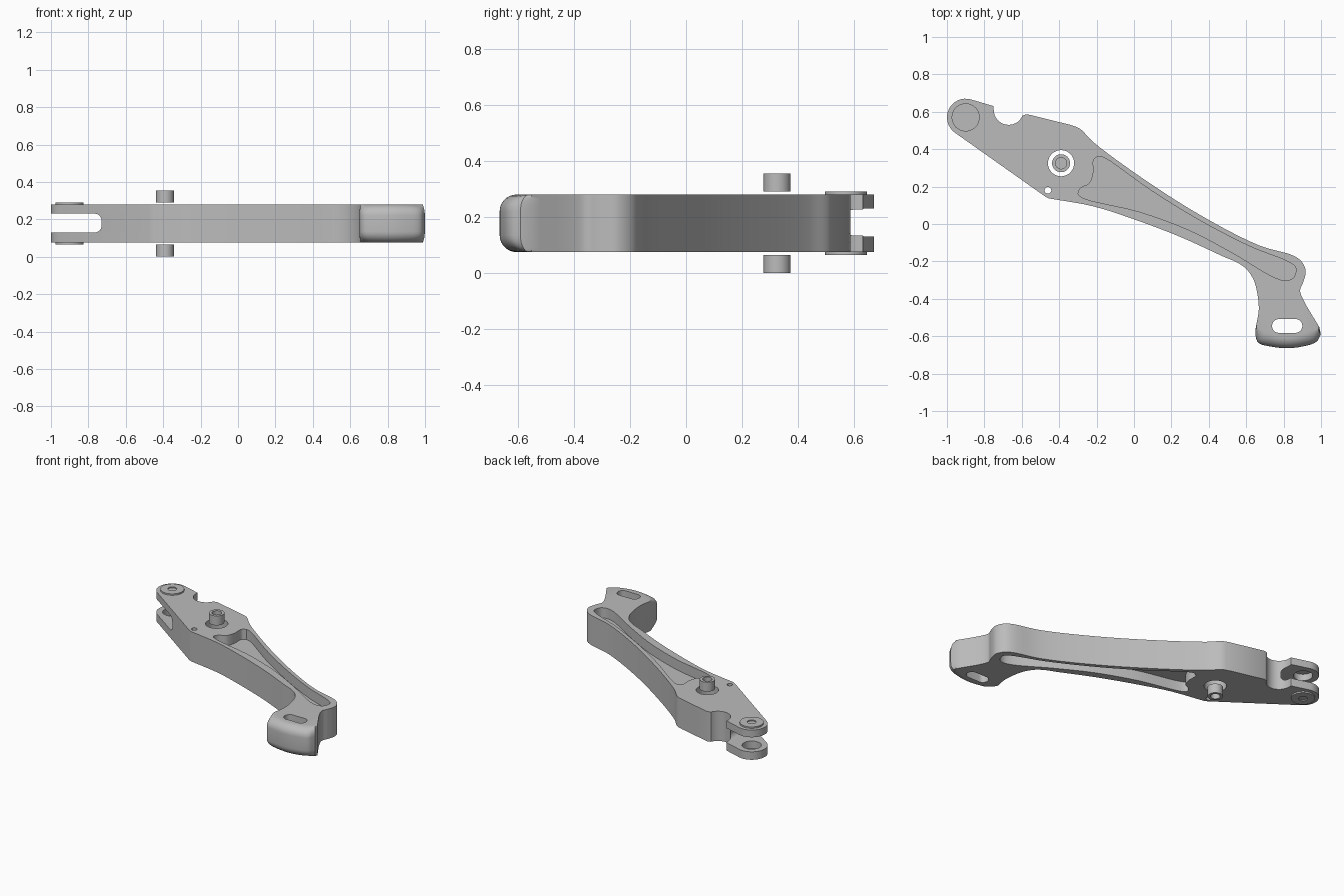
import bpy, bmesh
from math import sin, cos, pi, radians
from mathutils import Vector

if "Cube" in bpy.data.objects:
    bpy.data.objects.remove(bpy.data.objects["Cube"], do_unlink=True)

LOW, HIGH = 0.075, 0.28
TOTAL = LOW + HIGH

grey = bpy.data.materials.new("plain grey metal")
grey.use_nodes = True
grey.diffuse_color = (0.5, 0.5, 0.5, 1)
grey.node_tree.nodes["Principled BSDF"].inputs["Base Color"].default_value = (0.5, 0.5, 0.5, 1)


def arc(cx, cy, r, a0, a1, n=16):
    return [(cx + r * cos(radians(a0 + (a1 - a0) * i / n)),
             cy + r * sin(radians(a0 + (a1 - a0) * i / n))) for i in range(n + 1)]


def smooth(points, n=5):
    """Open spline through the points, with parameter spacing that avoids overshoot."""
    p = [Vector(q) for q in points]
    p = [2 * p[0] - p[1]] + p + [2 * p[-1] - p[-2]]
    out = []
    for a, b, c, d in zip(p, p[1:], p[2:], p[3:]):
        t1 = (b - a).length ** 0.5
        t2 = (c - b).length ** 0.5
        t3 = (d - c).length ** 0.5
        m1 = ((b - a) / t1 - (c - a) / (t1 + t2) + (c - b) / t2) * t2
        m2 = ((c - b) / t2 - (d - b) / (t2 + t3) + (d - c) / t3) * t2
        for i in range(n):
            t = i / n
            out.append(tuple(b * (2*t**3 - 3*t*t + 1) + m1 * (t**3 - 2*t*t + t)
                             + c * (3*t*t - 2*t**3) + m2 * (t**3 - t*t)))
    return out + [tuple(p[-2])]


def new_object(name, bm):
    bmesh.ops.recalc_face_normals(bm, faces=bm.faces)
    mesh = bpy.data.meshes.new(name)
    bm.to_mesh(mesh)
    bm.free()
    mesh.materials.append(grey)
    obj = bpy.data.objects.new(name, mesh)
    bpy.context.collection.objects.link(obj)
    return obj


def loft(name, rings):
    """Join equal closed rings of points and cap both ends."""
    bm = bmesh.new()
    rows = [[bm.verts.new(p) for p in ring] for ring in rings]
    for r0, r1 in zip(rows, rows[1:]):
        for i in range(len(r0)):
            j = (i + 1) % len(r0)
            bm.faces.new((r0[i], r0[j], r1[j], r1[i]))
    bm.faces.new(rows[0])
    bm.faces.new(rows[-1])
    return new_object(name, bm)


def prism(name, outline, z0, z1):
    return loft(name, [[(x, y, z) for x, y in outline] for z in (z0, z1)])


def lathe(name, cx, cy, profile, flip=False):
    return loft(name, [[(x, y, TOTAL - z if flip else z)
                        for x, y in arc(cx, cy, r, 0, 360, 40)[:-1]] for r, z in profile])


def shade(obj):
    bpy.ops.object.select_all(action='DESELECT')
    obj.select_set(True)
    bpy.context.view_layer.objects.active = obj
    bpy.ops.object.shade_smooth_by_angle(angle=radians(32))


# Arm outline: pivot eye, notch, back edge, foot, front edge
PIVOT = (-0.90, 0.57)
BOLT = (-0.39, 0.325)
outline = arc(*PIVOT, 0.10, 235, 74)
outline += [(-0.75, 0.63)] + arc(-0.67, 0.61, 0.08, 180, 338) + [(-0.572, 0.587)]
outline += smooth([(-0.34, 0.53), (-0.29, 0.51), (-0.22, 0.44), (0.03, 0.255), (0.35, 0.05),
                   (0.67, -0.115), (0.85, -0.168), (0.895, -0.20), (0.918, -0.25),
                   (0.905, -0.31), (0.888, -0.355), (0.905, -0.405), (0.99, -0.55)])
outline += smooth([(0.999, -0.59), (0.975, -0.63), (0.90, -0.655), (0.82, -0.664),
                   (0.73, -0.655), (0.665, -0.635), (0.649, -0.585), (0.667, -0.46),
                   (0.66, -0.375), (0.64, -0.30), (0.60, -0.24), (0.55, -0.205),
                   (0.48, -0.175), (0.25, -0.07), (0, 0.025), (-0.22, 0.095), (-0.455, 0.137)])
outline += [(-0.475, 0.147)]


def foot_ring(inset, z):
    """Pull in the foot edge to round it over; the rest keeps its outline."""
    ring = []
    for x, y in outline:
        w = min(max((-0.55 - y) / 0.08, 0), 1) * inset
        side = min(max((x - 0.82) / 0.15, -1), 1)
        ring.append((x - side * w * 0.6, y + w, z))
    return ring


R = 0.06
angles = [pi / 2 * i / 7 for i in range(8)]
rings = [foot_ring(R * (1 - sin(a)), LOW + R * (1 - cos(a))) for a in angles]
rings += [foot_ring(R * (1 - sin(a)), HIGH - R * (1 - cos(a))) for a in reversed(angles)]
arm = loft("lever_arm", rings)

# Cutters: side pockets, fork slot, foot slot and holes
pocket = smooth([(-0.19, 0.362), (-0.215, 0.345), (-0.218, 0.27), (-0.24, 0.215),
                 (-0.285, 0.192), (-0.298, 0.16), (-0.27, 0.138), (0.03, 0.065),
                 (0.30, -0.035), (0.52, -0.15), (0.79, -0.30), (0.85, -0.29),
                 (0.865, -0.235), (0.83, -0.205), (0.62, -0.12), (0.35, 0.02),
                 (0.09, 0.18), (-0.16, 0.355), (-0.19, 0.362)])[:-1]
DEPTH = 0.07
foot_slot = arc(0.775, -0.545, 0.037, 90, 270) + arc(0.863, -0.545, 0.037, -90, 90)
fork = [(x, z) for x, z in [(-1.2, 0.13), (-1.2, 0.23)]
        + arc(-0.765, 0.195, 0.035, 90, 0, 8) + arc(-0.765, 0.165, 0.035, 0, -90, 8)]
cutters = [
    prism("upper_pocket_cutter", pocket, HIGH - DEPTH, 0.5),
    prism("lower_pocket_cutter", pocket, -0.2, LOW + DEPTH),
    prism("foot_slot_cutter", foot_slot, -0.2, 0.5),
    loft("fork_cutter", [[(x, y, z) for x, z in fork] for y in (0.1, 0.9)]),
    prism("bolt_hole_cutter", arc(*BOLT, 0.07, 0, 360, 40)[:-1], -0.2, 0.5),
    prism("pivot_hole_cutter", arc(*PIVOT, 0.06, 0, 360, 40)[:-1], -0.2, 0.5),
    prism("small_hole_cutter", arc(-0.46, 0.18, 0.018, 0, 360, 20)[:-1], -0.2, 0.5),
]
bpy.context.view_layer.objects.active = arm
for cutter in cutters:
    mod = arm.modifiers.new(cutter.name, 'BOOLEAN')
    mod.operation = 'DIFFERENCE'
    mod.solver = 'EXACT'
    mod.object = cutter
    bpy.ops.object.modifier_apply(modifier=mod.name)
for cutter in cutters:
    bpy.data.objects.remove(cutter, do_unlink=True)
shade(arm)

# Hollow bolt ends and pivot caps, above and below the arm
for side, flip in (("upper", False), ("lower", True)):
    shade(lathe(side + "_bolt_end", *BOLT, [(0.001, 0.315), (0.03, 0.315), (0.03, 0.355),
                (0.048, 0.355), (0.048, 0.29), (0.001, 0.29)], flip))
    shade(lathe(side + "_pivot_cap", *PIVOT, [(0.001, 0.283), (0.028, 0.283), (0.028, 0.29),
                (0.075, 0.29), (0.075, 0.275), (0.001, 0.275)], flip))
